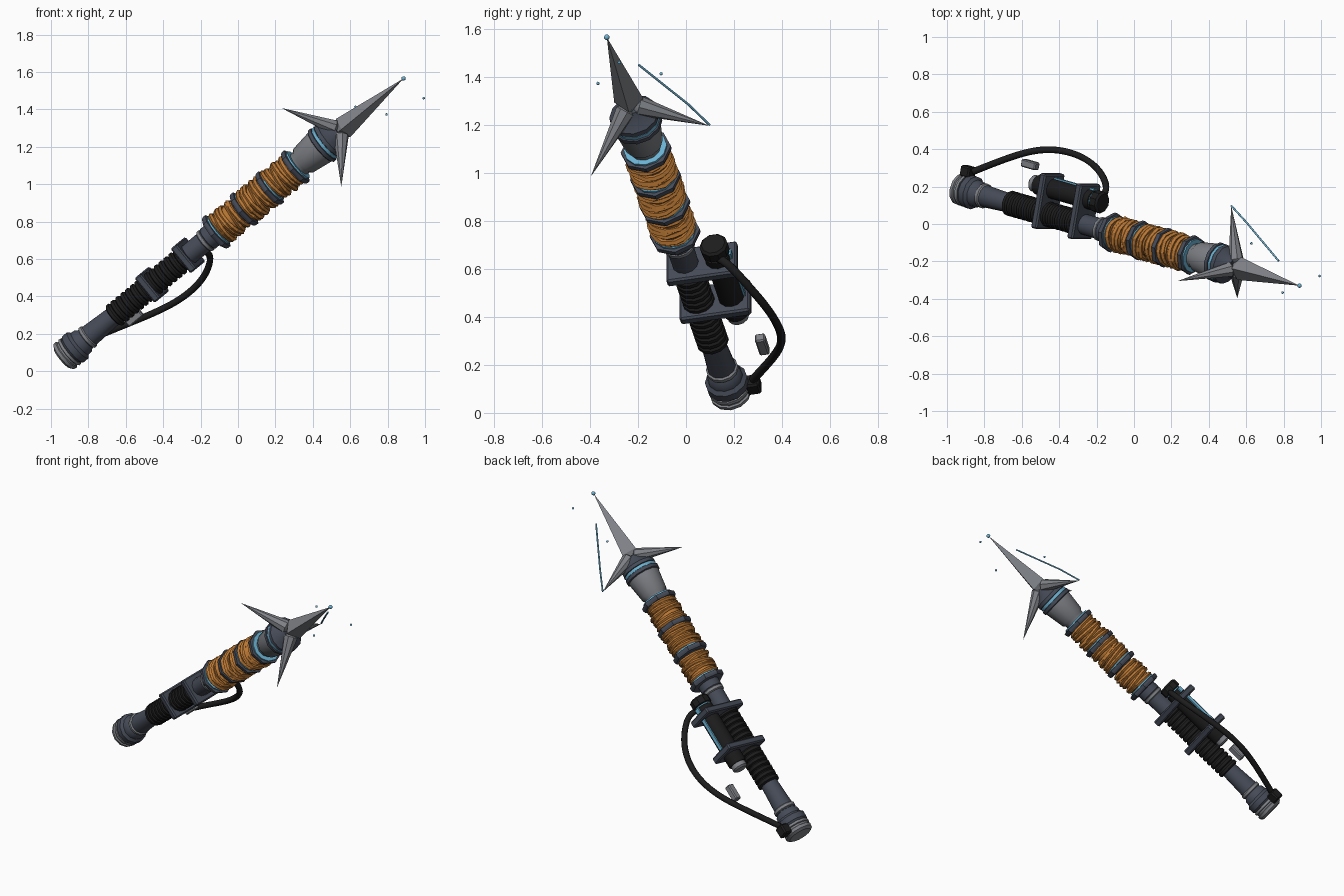
import bpy, bmesh, math, random
from mathutils import Vector, Matrix

random.seed(4)
cube = bpy.data.objects.get("Cube")
if cube:
    bpy.data.objects.remove(cube)


def material(name, r, g, b):
    m = bpy.data.materials.new(name)
    m.use_nodes = True
    m.diffuse_color = (r, g, b, 1)
    m.node_tree.nodes["Principled BSDF"].inputs["Base Color"].default_value = (r, g, b, 1)
    return m


SLATE = material("dark slate metal", .06, .07, .095)
GREY = material("steel grey", .21, .22, .24)
BLACK = material("black rubber", .012, .012, .013)
ORANGE = material("orange cord", .5, .19, .035)
BLUE = material("pale blue glow", .15, .45, .65)

# Weapon frame: local z runs up the shaft, local x towards the canister
BASE = Vector((-.94, .19, .07))
TIP = Vector((.885, -.33, 1.565))
U = (TIP - BASE).normalized()
V = (Vector((0, 1, 0)) - U * U.y).normalized()
W = U.cross(V)
FRAME = Matrix.Translation(BASE) @ Matrix((V, W, U)).transposed().to_4x4()
LENGTH = (TIP - BASE).length


def finish(name, bm, mat, matrix=FRAME, smooth=False):
    bmesh.ops.recalc_face_normals(bm, faces=bm.faces)
    mesh = bpy.data.meshes.new(name)
    bm.to_mesh(mesh)
    bm.free()
    mesh.materials.append(mat)
    ob = bpy.data.objects.new(name, mesh)
    bpy.context.collection.objects.link(ob)
    ob.matrix_world = matrix
    if smooth:
        bpy.ops.object.select_all(action='DESELECT')
        ob.select_set(True)
        bpy.context.view_layer.objects.active = ob
        bpy.ops.object.shade_smooth_by_angle(angle=math.radians(35))
    return ob


def lathe(name, profile, mat, sides=12, offset=0, smooth=True):
    """Solid of revolution about local z from (height, radius) points."""
    bm = bmesh.new()
    rings = []
    for z, r in profile:
        rings.append([bm.verts.new((offset + r * math.cos(a), r * math.sin(a), z))
                      for a in (math.tau * i / sides for i in range(sides))])
    for lo, hi in zip(rings, rings[1:]):
        for i in range(sides):
            j = (i + 1) % sides
            bm.faces.new((lo[i], lo[j], hi[j], hi[i]))
    bm.faces.new(rings[0])
    bm.faces.new(rings[-1])
    return finish(name, bm, mat, smooth=smooth)


def box(name, size, centre, mat, matrix=FRAME, bevel=0):
    bm = bmesh.new()
    bmesh.ops.create_cube(bm, size=1)
    bmesh.ops.scale(bm, vec=size, verts=bm.verts)
    bmesh.ops.translate(bm, vec=centre, verts=bm.verts)
    if bevel:
        bmesh.ops.bevel(bm, geom=bm.edges[:], offset=bevel, segments=1, affect='EDGES')
    return finish(name, bm, mat, matrix)


def spike(name, start, end, r, mat, sides, shoulder=0):
    """Pointed blade from start to end with an optional back taper."""
    axis = end - start
    m = Matrix.Translation(start) @ axis.to_track_quat('Z', 'Y').to_matrix().to_4x4()
    bm = bmesh.new()
    circle = bmesh.ops.create_circle(bm, segments=sides, radius=r)["verts"]
    for z in (axis.length, -shoulder):
        apex = bm.verts.new((0, 0, z))
        for i in range(sides):
            bm.faces.new((circle[i], circle[(i + 1) % sides], apex))
    return finish(name, bm, mat, FRAME @ m, smooth=sides > 4)


def tube(name, points, r, mat, kind='NURBS'):
    cu = bpy.data.curves.new(name, 'CURVE')
    cu.dimensions = '3D'
    cu.bevel_depth = r
    cu.bevel_resolution = 2
    cu.use_fill_caps = True
    sp = cu.splines.new(kind)
    sp.points.add(len(points) - 1)
    for p, co in zip(sp.points, points):
        p.co = (*co, 1)
    sp.use_endpoint_u = True
    sp.order_u = 4
    cu.materials.append(mat)
    ob = bpy.data.objects.new(name, cu)
    bpy.context.collection.objects.link(ob)
    return ob


def cord(name, z, big, small, mat, tilt):
    """One tilted turn of wrapping cord."""
    bm = bmesh.new()
    n, k = 18, 5
    ph = random.uniform(0, math.tau)
    grid = []
    for i in range(n):
        a = math.tau * i / n
        lift = z + tilt * math.cos(a + ph)
        rad = big + random.uniform(-.004, .004)
        grid.append([bm.verts.new(((rad + small * math.cos(b)) * math.cos(a),
                                   (rad + small * math.cos(b)) * math.sin(a),
                                   lift + small * math.sin(b)))
                     for b in (math.tau * j / k for j in range(k))])
    for i in range(n):
        for j in range(k):
            p, q = grid[i], grid[(i + 1) % n]
            bm.faces.new((p[j], q[j], q[(j + 1) % k], p[(j + 1) % k]))
    return finish(name, bm, mat)


# Pommel and shaft
lathe("pommel_base", [(0, .07), (.012, .086), (.03, .088), (.034, .08), (.044, .08), (.048, .088),
                      (.062, .086)], GREY)
lathe("pommel_body", [(.06, .078), (.075, .09), (.11, .09), (.125, .075), (.15, .072), (.17, .055)], SLATE)
lathe("lower_shaft", [(.165, .062), (.26, .057), (.4, .05)], SLATE)
lathe("lower_collar", [(.168, .06), (.174, .068), (.19, .068), (.196, .06)], GREY)
lathe("upper_shaft", [(.8, .055), (1.02, .058), (1.03, .066), (1.72, .066)], SLATE)
lathe("upper_collar", [(1.0, .058), (1.006, .066), (1.022, .066), (1.028, .058)], GREY)

# Ribbed rubber grip
ribs = []
for i in range(15):
    z = .36 + i * .034
    ribs += [(z, .058), (z + .007, .069), (z + .024, .069)]
lathe("ribbed_grip", ribs, BLACK)

# Clamp plates holding the canister
for i, z in enumerate((.62, .875)):
    box(f"clamp_plate_{i + 1}", (.3, .17, .042), (.068, 0, z), SLATE, bevel=.008)

# Canister with end caps and lit strip
lathe("canister", [(.53, .05), (.54, .056), (.93, .056), (.935, .048)], BLACK, offset=.14)
lathe("canister_foot", [(.495, .035), (.505, .046), (.535, .046)], GREY, offset=.14)
lathe("canister_glow_ring", [(.93, .05), (.945, .05)], BLUE, offset=.14)
lathe("canister_cap", [(.94, .05), (.945, .06), (.985, .06), (.995, .05)], BLACK, sides=10, offset=.14)
box("canister_glow_strip", (.009, .022, .21), (.197, 0, .75), BLUE)
box("canister_glow_tab", (.009, .03, .03), (.197, 0, .915), BLUE)

# Hose, its socket and its loose clip
tube("hose", [(-.19, .13, .645), (-.14, .165, .635), (-.15, .24, .55), (-.22, .33, .45), (-.34, .39, .36),
              (-.52, .41, .28), (-.7, .345, .21), (-.86, .28, .14)], .018, BLACK)
rot = FRAME.to_3x3().to_4x4()
box("hose_socket", (.06, .065, .065), (0, 0, 0), BLACK, Matrix.Translation((-.888, .28, .118)) @ rot, .008)
box("hose_clip", (.042, .042, .1), (0, 0, 0), GREY, Matrix.Translation((-.555, .318, .285)) @ rot, .006)

# Wrapped cord sections between octagonal rings
for s, start in enumerate((1.115, 1.308, 1.488)):
    lathe(f"cord_core_{s + 1}", [(start, .08), (start + .145, .08)], ORANGE)
    for t in range(6):
        cord(f"cord_{s + 1}_{t + 1}", start + .012 + t * .024, .084 + random.uniform(-.003, .005),
             .0135, ORANGE, random.uniform(.004, .013))
for i, z in enumerate((1.09, 1.287, 1.468, 1.65)):
    lathe(f"wrap_ring_{i + 1}", [(z - .018, .085), (z - .016, .102), (z - .004, .107), (z + .012, .107),
                                 (z + .016, .085)], SLATE, sides=8, smooth=False)
    lathe(f"wrap_glow_{i + 1}", [(z + .014, .092), (z + .023, .092)], BLUE)

# Flared neck and head collar
lathe("neck", [(1.66, .066), (1.69, .07), (1.705, .082), (1.83, .1)], GREY)
lathe("head_collar", [(1.825, .1), (1.83, .108), (1.85, .108), (1.852, .1), (1.872, .1), (1.874, .106),
                      (1.895, .104), (1.925, .07), (1.96, .05)], SLATE)
lathe("collar_glow", [(1.853, .103), (1.869, .103)], BLUE)

# Spear point and three swept barbs
spike("main_point", Vector((0, 0, 1.99)), Vector((0, 0, LENGTH)), .062, GREY, 4, .09)
for i in range(3):
    a = math.radians(-10 + 120 * i)
    out = Vector((math.cos(a), math.sin(a), 0))
    spike(f"barb_{i + 1}", out * .035 + Vector((0, 0, 1.955)), out * .31 + Vector((0, 0, 1.82)),
          .042, GREY, 8, .04)


# Blue tip bead, loose sparks and energy strand
def bead(name, centre, r, mat):
    bm = bmesh.new()
    bmesh.ops.create_icosphere(bm, subdivisions=2, radius=r)
    finish(name, bm, mat, Matrix.Translation(centre), True)


bead("tip_bead", TIP, .012, BLUE)
for i, p in enumerate(((.993, -.278, 1.46), (.794, -.367, 1.373), (.628, -.104, 1.413))):
    bead(f"spark_{i + 1}", p, .007, BLUE)
tube("energy_strand", [(.52, .098, 1.2), (.6, .01, 1.285), (.773, -.197, 1.45)], .005, BLUE, 'POLY')
